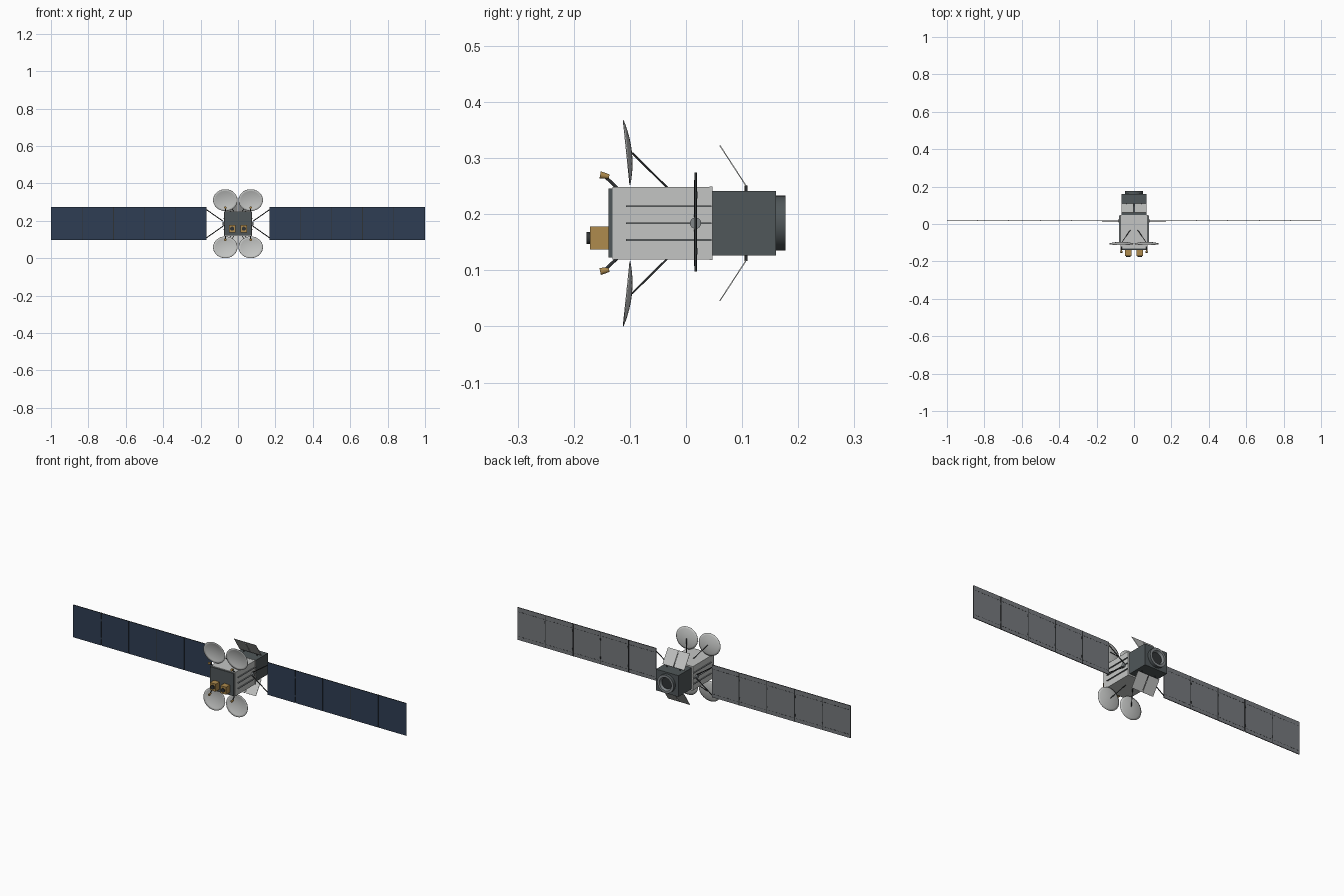
import bpy, bmesh
from math import cos, sin, pi, radians
from mathutils import Vector, Matrix

cube = bpy.data.objects.get("Cube")
if cube:
    bpy.data.objects.remove(cube, do_unlink=True)

def material(name, rgb):
    m = bpy.data.materials.new(name)
    m.use_nodes = True
    m.diffuse_color = (*rgb, 1)
    bsdf = next(n for n in m.node_tree.nodes if n.type == 'BSDF_PRINCIPLED')
    bsdf.inputs["Base Color"].default_value = (*rgb, 1)
    return m

LIGHT = material("light grey", (0.55, 0.56, 0.55))
DARK = material("slate grey", (0.08, 0.095, 0.10))
BLACK = material("charcoal", (0.03, 0.033, 0.035))
NAVY = material("cell navy", (0.028, 0.048, 0.088))
BACK = material("panel back grey", (0.18, 0.19, 0.205))
GOLD = material("gold", (0.43, 0.26, 0.075))
STEEL = material("steel grey", (0.22, 0.24, 0.25))

CZ = 0.184       # height of the long axis
WING_Y = 0.017   # depth of the solar wings
SIDES = (-1, 1)

def finish(bm, name, *mats, smooth=False):
    me = bpy.data.meshes.new(name)
    bm.to_mesh(me)
    bm.free()
    for m in mats:
        me.materials.append(m)
    ob = bpy.data.objects.new(name, me)
    bpy.context.collection.objects.link(ob)
    if smooth:
        bpy.ops.object.select_all(action='DESELECT')
        ob.select_set(True)
        bpy.context.view_layer.objects.active = ob
        bpy.ops.object.shade_smooth_by_angle(angle=radians(40))
    return ob

def add_box(bm, center, size, tilt=0):
    mat = (Matrix.Translation(center) @ Matrix.Rotation(tilt, 4, 'X')
           @ Matrix.Diagonal((*size, 1)))
    bmesh.ops.create_cube(bm, size=1, matrix=mat)

def box(name, center, size, mat, tilt=0):
    bm = bmesh.new()
    add_box(bm, center, size, tilt)
    return finish(bm, name, mat)

def rod(name, a, b, r1, mat, r2=None, segments=12):
    a, b = Vector(a), Vector(b)
    d = b - a
    bm = bmesh.new()
    bmesh.ops.create_cone(bm, cap_ends=True, segments=segments, radius1=r1,
                          radius2=r1 if r2 is None else r2, depth=d.length,
                          matrix=Matrix.Translation((a + b) / 2) @ d.to_track_quat('Z', 'Y').to_matrix().to_4x4())
    return finish(bm, name, mat, smooth=True)

# Main bus, front deck, flange and rear module
box("bus", (0, -0.043, CZ), (0.146, 0.176, 0.129), LIGHT)
box("front_deck", (0, -0.134, CZ), (0.142, 0.008, 0.123), DARK)
box("rear_flange", (0, 0.0445, CZ), (0.150, 0.005, 0.131), LIGHT)
box("rear_module", (0, 0.103, CZ), (0.134, 0.115, 0.115), DARK)

# Long ribs along both flanks
for sx in SIDES:
    bm = bmesh.new()
    for dz in (-0.03, 0, 0.03):
        add_box(bm, (sx * 0.0755, -0.031, CZ + dz), (0.007, 0.152, 0.003))
    finish(bm, "flank_ribs", STEEL)

# Rear docking ring, hollow with a recessed floor
bm = bmesh.new()
SEG = 40
profile = [(0.049, 0.158), (0.049, 0.177), (0.036, 0.177), (0.030, 0.165), (0, 0.165)]
rings = [[bm.verts.new((r * cos(2 * pi * i / SEG), y, CZ + r * sin(2 * pi * i / SEG)))
          for i in range(SEG)] for r, y in profile]
for k, (p, q) in enumerate(zip(rings, rings[1:])):
    for i in range(SEG):
        j = (i + 1) % SEG
        f = bm.faces.new((p[i], p[j], q[j], q[i]))
        f.material_index = (0, 1, 1, 2)[k]
bmesh.ops.remove_doubles(bm, verts=bm.verts, dist=1e-5)
bmesh.ops.recalc_face_normals(bm, faces=bm.faces)
finish(bm, "rear_ring", DARK, STEEL, BLACK, smooth=True)

# Tilted radiator flaps above and below the rear module
for sz in SIDES:
    for sx in SIDES:
        box("radiator_flap", (sx * 0.0335, 0.084, CZ + sz * 0.102),
            (0.064, 0.002, 0.087), LIGHT, tilt=sz * radians(33))
        rod("flap_hinge", (sx * 0.04, 0.107, CZ + sz * 0.055),
            (sx * 0.04, 0.107, CZ + sz * 0.067), 0.0025, BLACK)

# Twin gold thruster boxes on the front deck
for sx in SIDES:
    box("thruster_box", (sx * 0.031, -0.154, 0.1575), (0.034, 0.034, 0.041), GOLD)
    rod("thruster_nozzle", (sx * 0.031, -0.170, 0.1575),
        (sx * 0.031, -0.177, 0.1575), 0.011, BLACK, segments=24)

# Four dish antennas, each with a back strut and a feed horn
def dish(sx, sz):
    bm = bmesh.new()
    n, steps = 40, 6
    rx, rz, depth = 0.065, 0.058, 0.009
    def point(t, a):
        u, w = t * cos(a), t * sin(a)
        return (sx * 0.068 + rx * u, -0.106 - 0.006 * w + depth * (1 - t * t),
                CZ + sz * (0.126 + rz * w))
    centre = bm.verts.new(point(0, 0))
    loops = [[bm.verts.new(point(k / steps, 2 * pi * i / n)) for i in range(n)]
             for k in range(1, steps + 1)]
    for i in range(n):
        j = (i + 1) % n
        bm.faces.new((centre, loops[0][i], loops[0][j]))
        for p, q in zip(loops, loops[1:]):
            bm.faces.new((p[i], q[i], q[j], p[j]))
    bmesh.ops.recalc_face_normals(bm, faces=bm.faces)
    ob = finish(bm, "dish", LIGHT, smooth=True)
    mod = ob.modifiers.new("thickness", 'SOLIDIFY')
    mod.thickness = 0.0015
    mod.offset = 0

for sx in SIDES:
    for sz in SIDES:
        dish(sx, sz)
        rod("dish_strut", (sx * 0.064, -0.096, CZ + sz * 0.125),
            (sx * 0.02, -0.033, CZ + sz * 0.063), 0.0018, BLACK)
        rod("feed_arm", (sx * 0.066, -0.120, CZ + sz * 0.060),
            (sx * 0.068, -0.143, CZ + sz * 0.082), 0.0028, BLACK)
        rod("feed_horn", (sx * 0.068, -0.153, CZ + sz * 0.086),
            (sx * 0.068, -0.137, CZ + sz * 0.083), 0.0065, GOLD, r2=0.004, segments=20)

# Solar wings: five panels a side, blue cells in front and grey behind
COUNT, INNER, OUTER = 5, 0.168, 1.0
PITCH = (OUTER - INNER) / COUNT
HEIGHT, THICK = 0.176, 0.004
for sx in SIDES:
    for k in range(COUNT):
        px = sx * (INNER + PITCH * (k + 0.5))
        bm = bmesh.new()
        # outermost panel reaches the full span
        width = PITCH - 0.003 * (k < COUNT - 1)
        add_box(bm, (px - sx * (PITCH - width) / 2, WING_Y, CZ + 0.002), (width, THICK, HEIGHT))
        bm.normal_update()
        for f in bm.faces:
            f.material_index = 0 if f.normal.y < -0.5 else 1 if f.normal.y > 0.5 else 2
        finish(bm, "solar_panel", NAVY, BACK, BLACK)

        # Dashed wiring on the back
        bm = bmesh.new()
        for row in SIDES:
            for d in range(8):
                add_box(bm, (px + (d - 3.5) * PITCH / 8.3, WING_Y + THICK / 2, CZ + row * 0.067),
                        (0.012, 0.001, 0.002))
        finish(bm, "panel_wiring", BLACK)

        # Hinges bridging to the next panel
        if k < COUNT - 1:
            bm = bmesh.new()
            for row in SIDES:
                add_box(bm, (px + sx * PITCH / 2, WING_Y + 0.002, CZ + row * 0.05),
                        (0.006, 0.003, 0.012))
            add_box(bm, (px + sx * (PITCH / 2 - 0.002), WING_Y + 0.002, CZ + 0.002),
                    (0.004, 0.002, HEIGHT))
            finish(bm, "panel_hinge", BLACK)

    # Drive hub and forked yoke that carry the wing
    rod("drive_hub", (sx * 0.07, WING_Y, CZ), (sx * 0.082, WING_Y, CZ), 0.010, STEEL, segments=24)
    for row in SIDES:
        rod("yoke_arm", (sx * 0.078, WING_Y, CZ + row * 0.012),
            (sx * 0.170, WING_Y, CZ + row * 0.076), 0.0025, BLACK)
